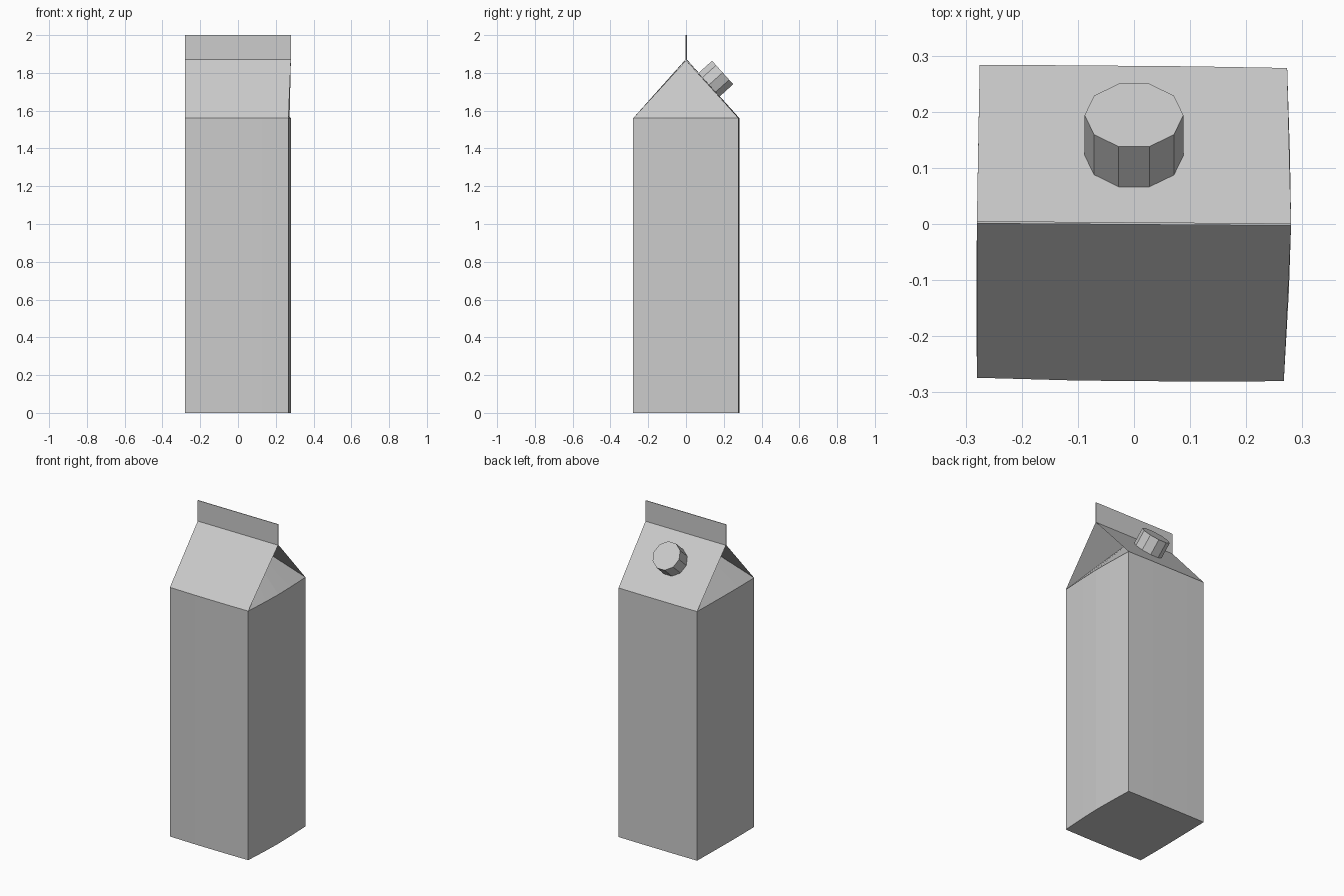
import bpy, bmesh
from mathutils import Vector, Matrix

if "Cube" in bpy.data.objects:
    bpy.data.objects.remove(bpy.data.objects["Cube"])

EAVE, RIDGE, TOP = 1.56, 1.87, 2.0

# Slightly bulged square section, one list per wall, each starting at a corner
front = [(-.28, -.274), (-.1, -.279), (.13, -.281), (.267, -.28)]
right = [(.267, -.28), (.276, -.12), (.28, 0), (.278, .12), (.273, .278)]
back = [(.273, .278), (.1, .281), (-.15, .283), (-.275, .283)]
left = [(-.275, .283), (-.278, .12), (-.28, 0), (-.281, -.12), (-.28, -.274)]
walls = [front, right, back, left]


def build(name, polys):
    """Make a mesh object from polygons, welding shared points."""
    bm = bmesh.new()
    for poly in polys:
        bm.faces.new([bm.verts.new(p) for p in poly])
    bmesh.ops.remove_doubles(bm, verts=bm.verts, dist=1e-5)
    me = bpy.data.meshes.new(name)
    bm.to_mesh(me)
    bm.free()
    ob = bpy.data.objects.new(name, me)
    bpy.context.collection.objects.link(ob)
    return ob


def at(points, z):
    return [(x, y, z) for x, y in points]


# Carton body: walls and base
polys = [[(*a, 0), (*b, 0), (*b, EAVE), (*a, EAVE)]
         for w in walls for a, b in zip(w, w[1:])]
outline = [p for w in walls for p in w[:-1]]
polys.append(at(outline[::-1], 0))
build("carton_body", polys)

# Ridge ends, very slightly twisted like the body
ridge_l, ridge_r = Vector((-.28, .003, RIDGE)), Vector((.28, -.001, RIDGE))
mid = (ridge_l + ridge_r) / 2
half = Vector((0, .002, 0))

# Two sloping roof panels
build("roof_panels", [
    at(front, EAVE) + [ridge_r - half, ridge_l - half],
    at(back, EAVE) + [ridge_l + half, ridge_r + half]])

# Folded-in gussets at both ends, meeting under the middle of the ridge
apex = mid - Vector((0, 0, .004))
build("end_gussets", [[(*a, EAVE), (*b, EAVE), apex]
                      for w in (right, left) for a, b in zip(w, w[1:])])

# Upright sealed fin
up = Vector((0, 0, TOP - RIDGE))
a, b, c, d = ridge_l - half, ridge_r - half, ridge_r + half, ridge_l + half
ring = [a, b, c, d]
build("top_fin", [[p, q, q + up, p + up] for p, q in zip(ring, ring[1:] + ring[:1])]
      + [[p + up for p in ring]])

# Ten-sided screw cap standing square on the back roof panel
normal = Vector((0, .742, .67)).normalized()
tilt = Vector((0, 0, 1)).rotation_difference(normal).to_matrix().to_4x4()
height = .097
bm = bmesh.new()
bmesh.ops.create_cone(bm, cap_ends=True, segments=10, radius1=.088, radius2=.088, depth=height)
bmesh.ops.rotate(bm, verts=bm.verts, cent=(0, 0, 0),
                 matrix=Matrix.Rotation(1.5707963, 3, 'Z'))
me = bpy.data.meshes.new("screw_cap")
bm.to_mesh(me)
bm.free()
cap = bpy.data.objects.new("screw_cap", me)
cap.matrix_world = Matrix.Translation(Vector((0, .122, 1.737)) + normal * height / 2) @ tilt
bpy.context.collection.objects.link(cap)
